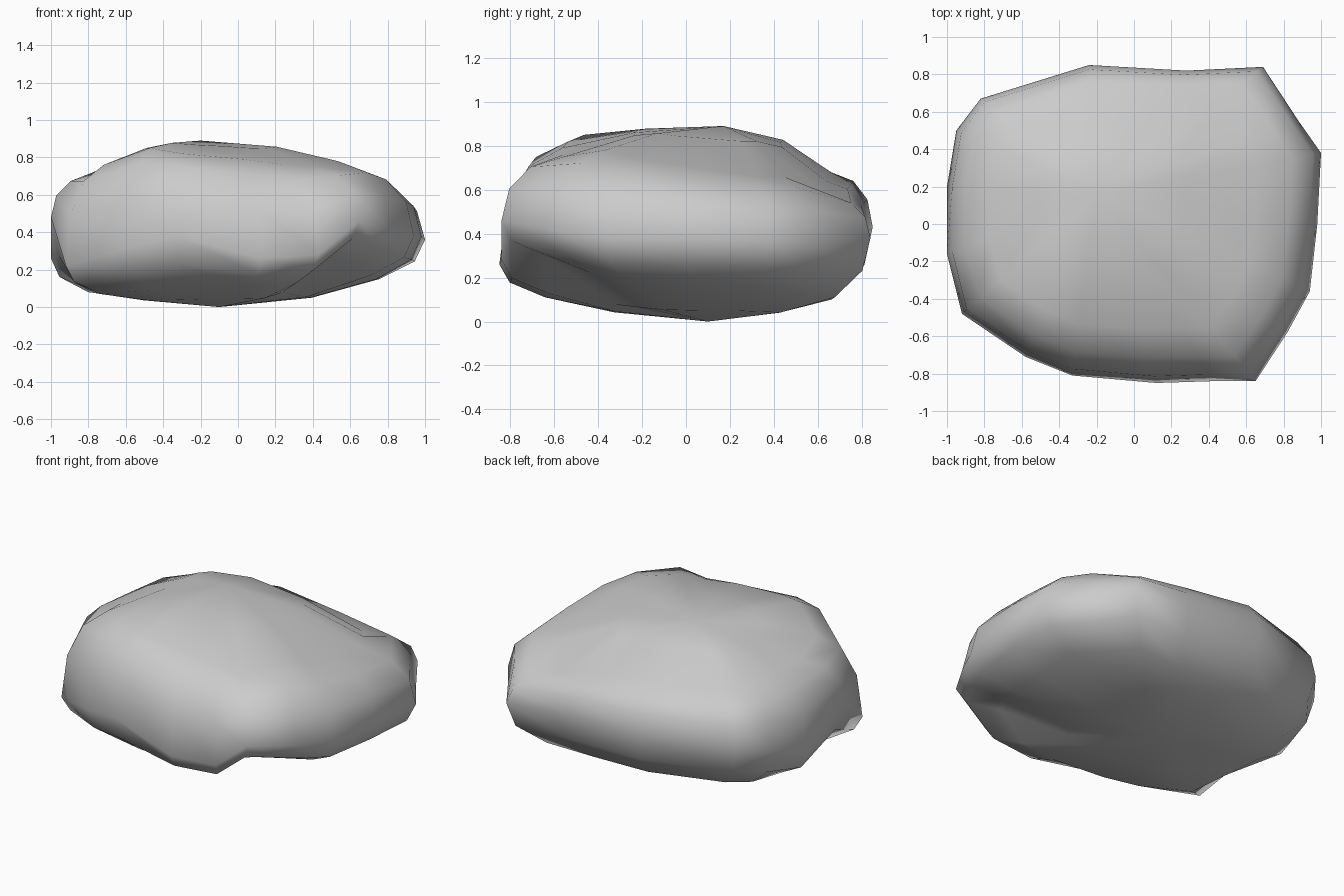
import bpy
import bmesh
from mathutils import Vector

cube = bpy.data.objects.get("Cube")
if cube:
    bpy.data.objects.remove(cube, do_unlink=True)

# Columns around the boulder: rim x, rim y, then heights of belly, rim, shoulder
RIM = [
    (1, .38, .15, .36, .66), (.98, 0, .15, .38, .7), (.94, -.36, .17, .38, .74),
    (.82, -.58, .22, .41, .78), (.65, -.84, .29, .46, .75),
    (.43, -.84, .13, .28, .76), (.12, -.85, .11, .26, .79),
    (-.33, -.81, .11, .38, .82), (-.58, -.71, .09, .32, .85),
    (-.92, -.48, .07, .22, .76), (-1, -.16, .1, .48, .71),
    (-1, .2, .08, .26, .72), (-.95, .5, .1, .38, .7),
    (-.82, .67, .12, .42, .69), (-.24, .85, .12, .43, .68),
    (.28, .82, .1, .41, .64), (.69, .84, .11, .38, .57), (.88, .55, .13, .36, .66),
]
CROWN = Vector((-.2, .17, .89))
BASE = Vector((-.1, .1, 0))


def mix(low, high, share):
    return low + (high - low) * share


def ring(bm, centre, scale, height):
    """Ring of vertices shrunk from the rim towards a centre."""
    verts = []
    for x, y, belly, rim, shoulder in RIM:
        flat = centre.xy.lerp(Vector((x, y)), scale)
        verts.append(bm.verts.new((flat.x, flat.y, height(belly, rim, shoulder))))
    return verts


def bridge(bm, lower, upper):
    """Band of faces between two neighbouring rings."""
    for i in range(len(lower)):
        j = (i + 1) % len(lower)
        bm.faces.new((lower[i], lower[j], upper[j], upper[i]))


def cap(bm, verts, point):
    """Fan of triangles closing one end."""
    tip = bm.verts.new(point)
    for i, vert in enumerate(verts):
        bm.faces.new((vert, verts[(i + 1) % len(verts)], tip))


# Boulder body, from the underside to the crown
bm = bmesh.new()
rings = [
    ring(bm, BASE, .45, lambda belly, rim, shoulder: .02 + belly * .2),
    ring(bm, BASE, .78, lambda belly, rim, shoulder: belly),
    ring(bm, BASE, .95, lambda belly, rim, shoulder: mix(belly, rim, .45)),
    ring(bm, BASE, 1, lambda belly, rim, shoulder: rim),
    ring(bm, CROWN, .965, lambda belly, rim, shoulder: mix(rim, shoulder, .5)),
    ring(bm, CROWN, .87, lambda belly, rim, shoulder: mix(rim, shoulder, .84)),
    ring(bm, CROWN, .72, lambda belly, rim, shoulder: shoulder),
    ring(bm, CROWN, .4, lambda belly, rim, shoulder: mix(shoulder, CROWN.z, .7)),
]
for lower, upper in zip(rings, rings[1:]):
    bridge(bm, lower, upper)
cap(bm, rings[0], BASE)
cap(bm, rings[-1], CROWN)
bmesh.ops.recalc_face_normals(bm, faces=bm.faces)
for face in bm.faces:
    face.smooth = True

mesh = bpy.data.meshes.new("boulder")
bm.to_mesh(mesh)
bm.free()
boulder = bpy.data.objects.new("boulder", mesh)
bpy.context.collection.objects.link(boulder)

# Plain grey stone
stone = bpy.data.materials.new("grey_stone")
stone.use_nodes = True
colour = (.6, .6, .6, 1)
stone.diffuse_color = colour
for node in stone.node_tree.nodes:
    if node.type == "BSDF_PRINCIPLED":
        node.inputs["Base Color"].default_value = colour
mesh.materials.append(stone)
